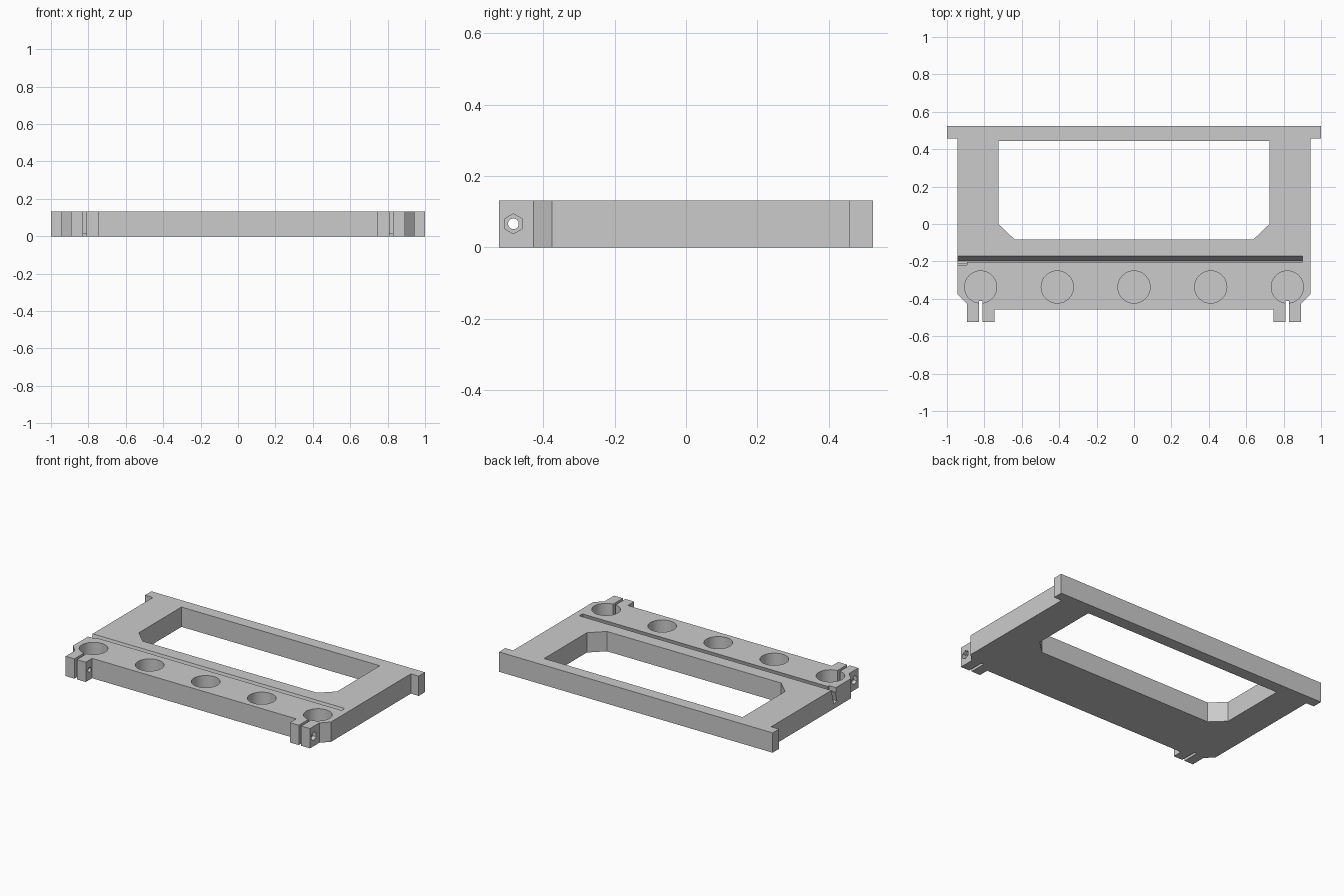
import bpy, bmesh, math
from mathutils import Matrix, Vector

old = bpy.data.objects.get("Cube")
if old:
    bpy.data.objects.remove(old, do_unlink=True)

H = 0.131        # plate thickness
FLOOR = 0.016    # material left under the blind holes

grey = bpy.data.materials.new("light grey")
grey.use_nodes = True
colour = (0.6, 0.6, 0.6, 1)
grey.diffuse_color = colour
grey.node_tree.nodes["Principled BSDF"].inputs["Base Color"].default_value = colour


def prism(name, points, direction):
    """Extrude a closed 3D polygon along a direction."""
    bm = bmesh.new()
    face = bm.faces.new([bm.verts.new(p) for p in points])
    new = bmesh.ops.extrude_face_region(bm, geom=[face])["geom"]
    moved = [v for v in new if isinstance(v, bmesh.types.BMVert)]
    bmesh.ops.translate(bm, verts=moved, vec=Vector(direction))
    bmesh.ops.recalc_face_normals(bm, faces=bm.faces[:])
    mesh = bpy.data.meshes.new(name)
    bm.to_mesh(mesh)
    bm.free()
    ob = bpy.data.objects.new(name, mesh)
    bpy.context.collection.objects.link(ob)
    return ob


def flat(name, outline, z0, z1):
    return prism(name, [(x, y, z0) for x, y in outline], (0, 0, z1 - z0))


def box(name, x0, x1, y0, y1, z0, z1):
    return flat(name, [(x0, y0), (x1, y0), (x1, y1), (x0, y1)], z0, z1)


def ring(radius, sides):
    return [(radius * math.sin(2 * math.pi * i / sides),
             radius * math.cos(2 * math.pi * i / sides)) for i in range(sides)]


def mirrored(half):
    return half + [(-x, y) for x, y in reversed(half)]


# Plate: back bar, body, chamfered front corners and clamp tabs
plate = flat("plate", mirrored([
    (0.746, -0.458), (0.746, -0.524), (0.893, -0.524), (0.893, -0.427),
    (0.943, -0.376), (0.943, 0.458), (1.0, 0.458), (1.0, 0.524)]), 0, H)
plate.data.materials.append(grey)

# Window with two chamfered corners
cutters = [flat("window_cutter", mirrored([
    (0.637, -0.084), (0.725, 0.0), (0.725, 0.445)]), -0.1, 0.3)]

# Row of blind round holes
for i in range(-2, 3):
    cutters.append(flat("hole_cutter", [
        (0.41 * i + x, -0.337 + y) for x, y in ring(0.086, 64)], FLOOR, 0.3))

# Clamp slits, screw holes and hexagonal nut pockets
SCREW_Y, SCREW_Z = -0.484, 0.066
for s in (-1, 1):
    cutters.append(box("slit_cutter", s * 0.82 - 0.009, s * 0.82 + 0.009,
                       -0.6, -0.412, -0.1, 0.3))
    for name, radius, sides, start in (("screw_cutter", 0.015, 24, 0.7),
                                       ("nut_cutter", 0.028, 6, 0.868)):
        cutters.append(prism(name, [
            (s * start, SCREW_Y + a, SCREW_Z + b) for a, b in ring(radius, sides)],
            (s * (0.95 - start), 0, 0)))

# Leaning card slot, open at one end, with a small finger notch
lean = math.radians(15)
down = Vector((0, -math.sin(lean), -math.cos(lean)))
across = Vector((0, -math.cos(lean), math.sin(lean)))
top_edge = Vector((-1.1, -0.171, H))
a, b = top_edge - down * 0.05, top_edge + down * 0.104
cutters.append(prism("slot_cutter", [a, b, b + across * 0.032, a + across * 0.032],
                     (2.0, 0, 0)))
cutters.append(box("notch_cutter", -1.1, -0.893, -0.219, -0.19, H - 0.03, 0.3))

# Apply every cut, then drop the helpers
bpy.context.view_layer.objects.active = plate
plate.select_set(True)
for cutter in cutters:
    cutter.hide_render = True
    mod = plate.modifiers.new("cut", "BOOLEAN")
    mod.operation = "DIFFERENCE"
    mod.solver = "EXACT"
    mod.object = cutter
    bpy.ops.object.modifier_apply(modifier=mod.name)
for cutter in cutters:
    bpy.data.objects.remove(cutter, do_unlink=True)

bpy.ops.object.shade_smooth_by_angle(angle=math.radians(30))
